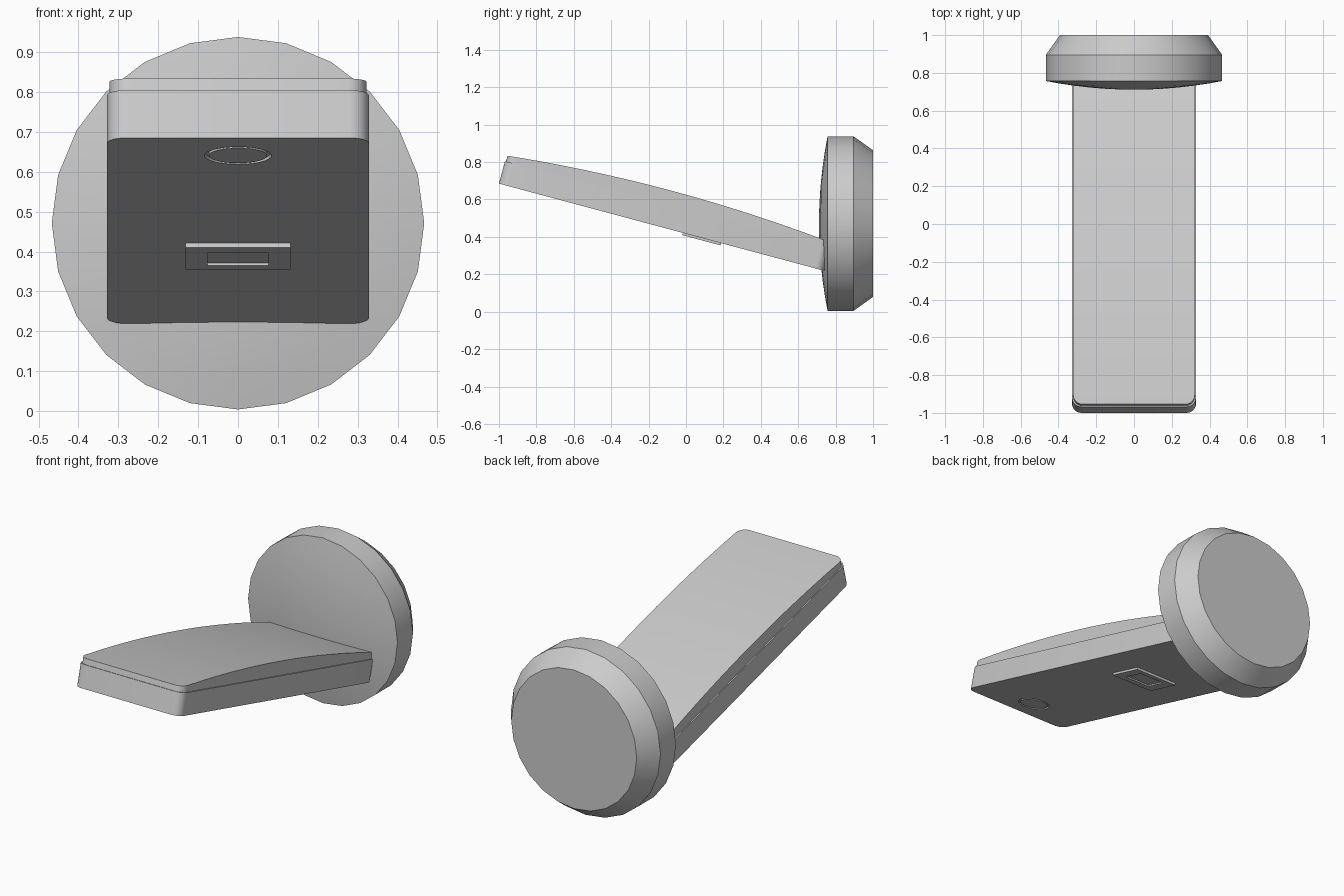
import bpy, bmesh, math
from mathutils import Matrix

if "Cube" in bpy.data.objects:
    bpy.data.objects.remove(bpy.data.objects["Cube"])

# Handle frame: local y runs along the handle, local z is its thickness, tilted 15 degrees
TILT = Matrix.Translation((0, -1, 0.685)) @ Matrix.Rotation(math.radians(-15), 4, 'X')
LENGTH = 1.8


def finish(name, bm, matrix=None, smooth=True):
    bmesh.ops.recalc_face_normals(bm, faces=bm.faces)
    if matrix is not None:
        bm.transform(matrix)
    mesh = bpy.data.meshes.new(name)
    bm.to_mesh(mesh)
    bm.free()
    obj = bpy.data.objects.new(name, mesh)
    bpy.context.collection.objects.link(obj)
    if smooth:
        bpy.ops.object.select_all(action='DESELECT')
        obj.select_set(True)
        bpy.context.view_layer.objects.active = obj
        bpy.ops.object.shade_smooth_by_angle(angle=math.radians(30))
    return obj


def revolve(profile, sides, closed=False):
    """Spin (radius, y) points around the y axis."""
    bm = bmesh.new()
    rings = []
    for r, y in profile:
        if r == 0:
            rings.append([bm.verts.new((0, y, 0))] * sides)
        else:
            rings.append([bm.verts.new((r * math.cos(a), y, r * math.sin(a)))
                          for a in (2 * math.pi * i / sides for i in range(sides))])
    pairs = list(zip(rings, rings[1:]))
    if closed:
        pairs.append((rings[-1], rings[0]))
    for a, b in pairs:
        for i in range(sides):
            j = (i + 1) % sides
            bm.faces.new(dict.fromkeys((a[i], a[j], b[j], b[i])))
    if not closed:
        bm.faces.new(rings[-1])
    return bm


def slab(name, half, y0, y1, radius, bottom, top, spans):
    """Loft a round-cornered slab whose top height is a function of y."""
    corner = [(radius * (1 - math.cos(t)), radius * (1 - math.sin(t)))
              for t in (math.pi / 2 * i / 6 for i in range(7))]
    stations = [(y0 + d, half - inset) for d, inset in corner]
    a, b = y0 + radius, y1 - radius
    stations += [(a + (b - a) * i / spans, half) for i in range(1, spans)]
    stations += [(y1 - d, half - inset) for d, inset in reversed(corner)]
    bm = bmesh.new()
    loops = [[bm.verts.new(c) for c in ((-w, y, bottom), (w, y, bottom),
                                       (w, y, top(y)), (-w, y, top(y)))]
             for y, w in stations]
    for p, q in zip(loops, loops[1:]):
        for i in range(4):
            j = (i + 1) % 4
            bm.faces.new((p[i], p[j], q[j], q[i]))
    bm.faces.new(loops[0])
    bm.faces.new(loops[-1])
    return finish(name, bm, TILT)


# Round end pad: domed front, straight rim, chamfered flat back
R = 0.467
dome = [(R * i / 6, 0.711 + 0.046 * (i / 6) ** 2) for i in range(7)]
finish("round_pad", revolve(dome + [(R, 0.895), (0.392, 1.0)], 24),
       Matrix.Translation((0, 0, 0.471)))

# Lower handle shell and arched upper cover, slightly narrower
body = slab("handle_body", 0.328, 0, LENGTH, 0.05, 0, lambda y: 0.124, 1)
slab("handle_cover", 0.322, 0.006, LENGTH - 0.006, 0.05, 0.12,
     lambda y: 0.202 - 0.047 * ((y - LENGTH / 2) / (LENGTH / 2)) ** 2, 14)

# Circular groove near the tip of the underside
groove = revolve([(0.073, -0.02), (0.084, -0.02), (0.084, 0.008), (0.073, 0.008)], 32, True)
cutter = finish("groove_cutter", groove,
                TILT @ Matrix.Translation((0, 0.172, 0)) @ Matrix.Rotation(math.pi / 2, 4, 'X'),
                smooth=False)
# the ring is symmetric enough that it cuts 0.02 deep one way and 0.008 the other
cutter.hide_render = True
cutter.hide_set(True)
mod = body.modifiers.new("groove", 'BOOLEAN')
mod.operation = 'DIFFERENCE'
mod.solver = 'EXACT'
mod.object = cutter

# Raised plate on the underside with a shallow rectangular recess
bm = bmesh.new()
x, y0, y1, z = 0.132, 1.018, 1.23, -0.0125
rects = [(x, y0, y1, 0.004), (x, y0, y1, z), (0.077, 1.067, 1.192, z), (0.077, 1.067, 1.192, z + 0.007)]
loops = [[bm.verts.new(c) for c in ((-w, a, h), (w, a, h), (w, b, h), (-w, b, h))]
         for w, a, b, h in rects]
for p, q in zip(loops, loops[1:]):
    for i in range(4):
        j = (i + 1) % 4
        bm.faces.new((p[i], p[j], q[j], q[i]))
bm.faces.new(loops[0])
bm.faces.new(loops[-1])
finish("underside_plate", bm, TILT, smooth=False)
